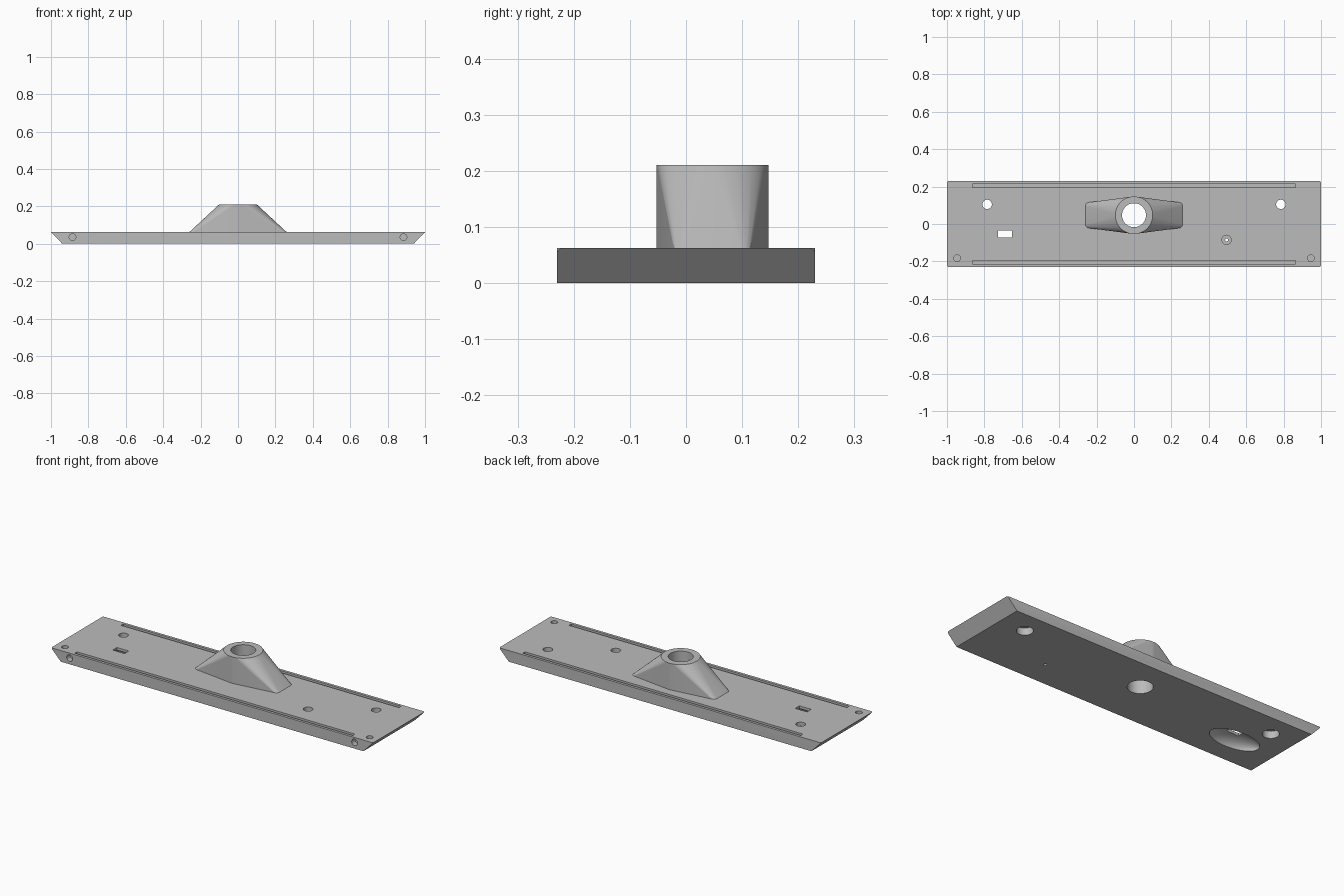
import bpy, bmesh, math
from mathutils import Vector, Matrix

if "Cube" in bpy.data.objects:
    bpy.data.objects.remove(bpy.data.objects["Cube"])

PLATE_H, TOP, BOSS_Y = 0.0625, 0.211, 0.047

grey = bpy.data.materials.new("light_grey")
grey.use_nodes = True
grey.diffuse_color = (0.5, 0.5, 0.5, 1)
grey.node_tree.nodes["Principled BSDF"].inputs["Base Color"].default_value = (0.5, 0.5, 0.5, 1)


def finish(bm, name):
    bmesh.ops.recalc_face_normals(bm, faces=bm.faces)
    mesh = bpy.data.meshes.new(name)
    bm.to_mesh(mesh)
    bm.free()
    mesh.materials.append(grey)
    ob = bpy.data.objects.new(name, mesh)
    bpy.context.collection.objects.link(ob)
    return ob


def box(lo, hi):
    bm = bmesh.new()
    bmesh.ops.create_cube(bm, size=1)
    lo, hi = Vector(lo), Vector(hi)
    bmesh.ops.scale(bm, vec=hi - lo, verts=bm.verts)
    bmesh.ops.translate(bm, vec=(lo + hi) / 2, verts=bm.verts)
    return bm


def cylinder(r, start, end, n=32):
    start, end = Vector(start), Vector(end)
    axis = end - start
    turn = axis.to_track_quat("Z", "Y").to_matrix().to_4x4()
    bm = bmesh.new()
    bmesh.ops.create_cone(bm, cap_ends=True, segments=n, radius1=r, radius2=r,
                          depth=axis.length,
                          matrix=Matrix.Translation((start + end) / 2) @ turn)
    return bm


def cut(ob, bm):
    """Subtract a shape from an object and discard the cutter."""
    cutter = finish(bm, "cutter")
    cutter.hide_render = True
    mod = ob.modifiers.new("cut", "BOOLEAN")
    mod.operation, mod.solver, mod.object = "DIFFERENCE", "EXACT", cutter
    bpy.context.view_layer.objects.active = ob
    bpy.ops.object.modifier_apply(modifier=mod.name)
    bpy.data.objects.remove(cutter)


# Base plate: rounded upright corners, then undercut ends
bm = box((-1, -0.23, 0), (1, 0.23, PLATE_H))
upright = [e for e in bm.edges if abs(e.verts[0].co.z - e.verts[1].co.z) > 0.01]
bmesh.ops.bevel(bm, geom=upright, offset=0.01, segments=5, profile=0.5, affect="EDGES")
for s in (-1, 1):
    bmesh.ops.bisect_plane(bm, geom=bm.verts[:] + bm.edges[:] + bm.faces[:],
                           plane_co=(s, 0, PLATE_H), plane_no=(s * PLATE_H, 0, -0.06),
                           clear_outer=True)
    bmesh.ops.holes_fill(bm, edges=[e for e in bm.edges if e.is_boundary])
plate = finish(bm, "base_plate")

# Boss: hull of an upright cylinder and a wide foot with rounded corners
bm = bmesh.new()
for i in range(64):
    a = math.tau * i / 64
    for z in (PLATE_H, TOP):
        bm.verts.new((0.1 * math.cos(a), BOSS_Y + 0.1 * math.sin(a), z))
for sx in (-1, 1):
    for sy in (-1, 1):
        for i in range(6):
            a = math.pi / 2 * i / 5
            bm.verts.new((sx * (0.24 + 0.02 * math.cos(a)),
                          BOSS_Y + sy * (0.049 + 0.02 * math.sin(a)), PLATE_H))
hull = bmesh.ops.convex_hull(bm, input=bm.verts)
bmesh.ops.delete(bm, geom=[v for v in bm.verts if not v.link_faces], context="VERTS")
bmesh.ops.dissolve_limit(bm, angle_limit=0.002, verts=bm.verts, edges=bm.edges)
boss = finish(bm, "centre_boss")

# Centre bore through both parts
for part in (plate, boss):
    cut(part, cylinder(0.064, (0, BOSS_Y, -0.1), (0, BOSS_Y, 0.3), 48))

for s in (-1, 1):
    # Counterbored screw holes
    x, y = s * 0.785, 0.105
    cut(plate, cylinder(0.025, (x, y, -0.1), (x, y, 0.1)))
    cut(plate, cylinder(0.042, (x, y, -0.1), (x, y, 0.04)))
    # Blind pin holes in the top and front
    cut(plate, cylinder(0.018, (s * 0.946, -0.183, 0.035), (s * 0.946, -0.183, 0.1)))
    cut(plate, cylinder(0.018, (s * 0.885, -0.3, 0.035), (s * 0.885, -0.2, 0.035)))
    # Long grooves
    cut(plate, box((-0.863, s * 0.205 - 0.01, 0.045), (0.863, s * 0.205 + 0.01, 0.1)))

# Stepped hole
cut(plate, cylinder(0.025, (0.495, -0.085, 0.03), (0.495, -0.085, 0.1)))
cut(plate, cylinder(0.008, (0.495, -0.085, -0.1), (0.495, -0.085, 0.1), 16))

# Rectangular slot opening into a rounded pocket underneath
cut(plate, box((-0.727, -0.073, 0.02), (-0.653, -0.036, 0.1)))
bm = bmesh.new()
bmesh.ops.create_uvsphere(bm, u_segments=48, v_segments=24, radius=1)
bmesh.ops.scale(bm, vec=(0.148, 0.075, 0.05), verts=bm.verts)
bmesh.ops.translate(bm, vec=(-0.685, -0.052, 0), verts=bm.verts)
cut(plate, bm)

# Smooth rounded surfaces, keep edges sharp
for part in (plate, boss):
    bpy.ops.object.select_all(action="DESELECT")
    part.select_set(True)
    bpy.context.view_layer.objects.active = part
    bpy.ops.object.shade_smooth_by_angle(angle=math.radians(25))
